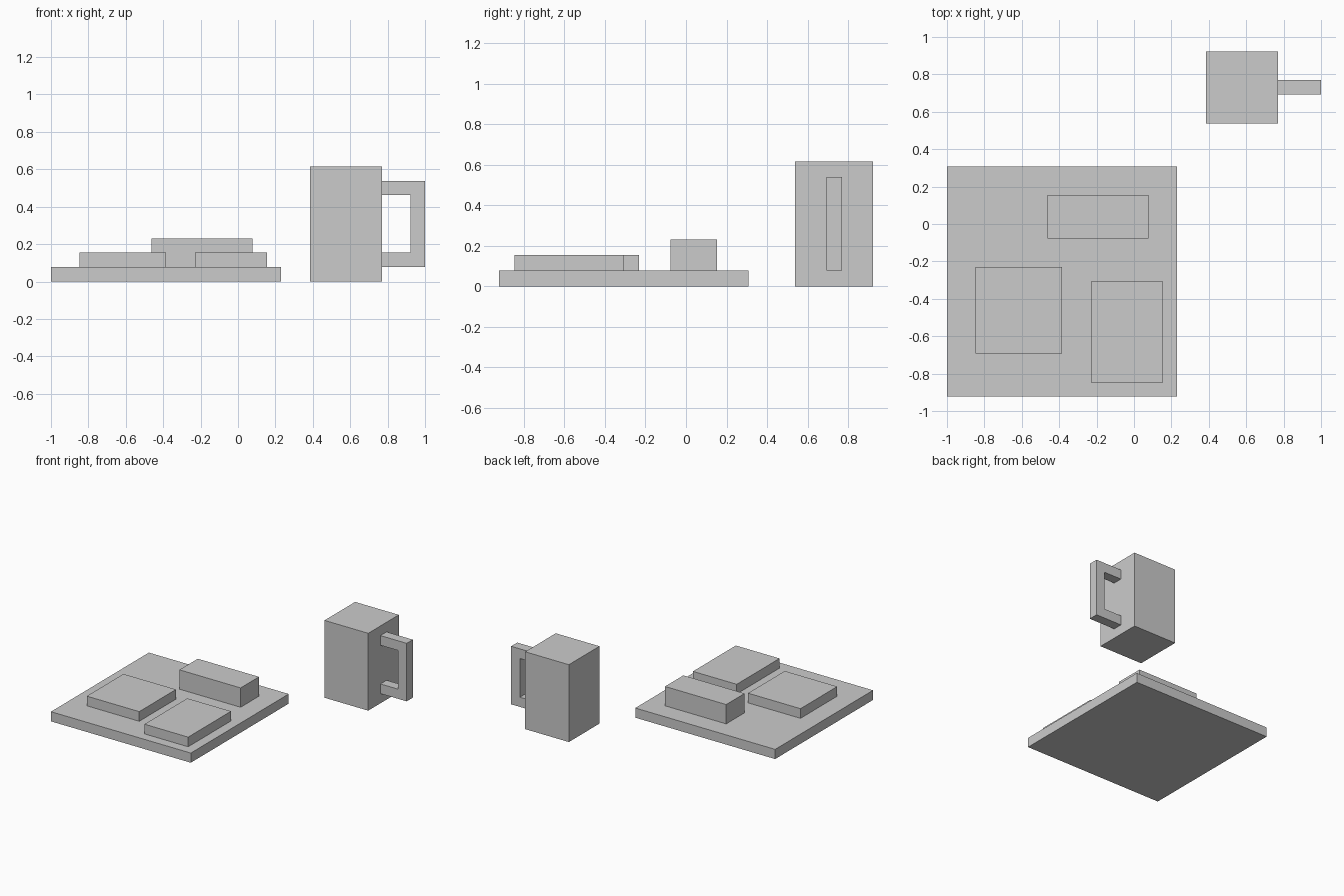
import bpy, bmesh
from mathutils import Vector

if "Cube" in bpy.data.objects:
    bpy.data.objects.remove(bpy.data.objects["Cube"])

U = 1 / 13  # grid unit of the blocky style


def extrude_profile(name, points, direction):
    """Extrude a flat outline (grid units) into a closed solid."""
    bm = bmesh.new()
    face = bm.faces.new([bm.verts.new(Vector(p) * U) for p in points])
    result = bmesh.ops.extrude_face_region(bm, geom=[face], use_keep_orig=True)
    moved = [g for g in result["geom"] if isinstance(g, bmesh.types.BMVert)]
    bmesh.ops.translate(bm, verts=moved, vec=Vector(direction) * U)
    bmesh.ops.recalc_face_normals(bm, faces=bm.faces)
    mesh = bpy.data.meshes.new(name)
    bm.to_mesh(mesh)
    bm.free()
    obj = bpy.data.objects.new(name, mesh)
    bpy.context.collection.objects.link(obj)
    return obj


def block(name, x, y, z):
    """Box from (min, max) ranges in grid units."""
    outline = [(x[0], y[0], z[0]), (x[1], y[0], z[0]),
               (x[1], y[1], z[0]), (x[0], y[1], z[0])]
    return extrude_profile(name, outline, (0, 0, z[1] - z[0]))


# Square plate
block("plate", (-13, 3), (-12, 4), (0, 1))

# Food portions resting on the plate
block("food_left", (-11, -5), (-9, -3), (1, 2))
block("food_right", (-3, 2), (-11, -4), (1, 2))
block("food_back", (-6, 1), (-1, 2), (1, 3))

# Mug body
block("mug_body", (5, 10), (7, 12), (0, 8))

# C-shaped mug handle
profile = [(10, 1), (13, 1), (13, 7), (10, 7),
           (10, 6), (12, 6), (12, 2), (10, 2)]
extrude_profile("mug_handle", [(x, 9, z) for x, z in profile], (0, 1, 0))
